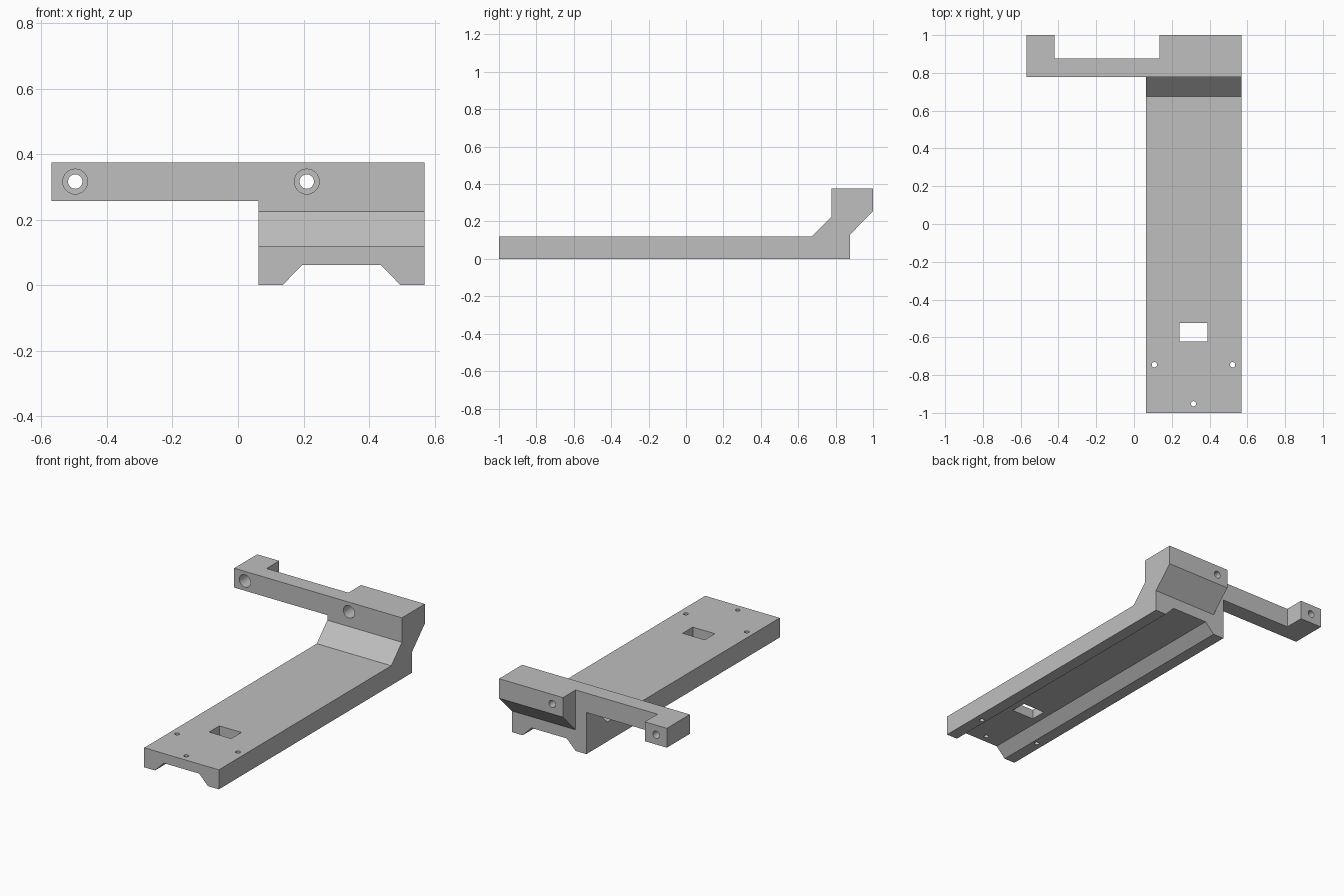
import bpy
import bmesh
from mathutils import Matrix, Vector

default_cube = bpy.data.objects.get("Cube")
if default_cube:
    bpy.data.objects.remove(default_cube, do_unlink=True)

grey = bpy.data.materials.new("light grey")
grey.use_nodes = True
colour = (0.52, 0.52, 0.52, 1)
grey.diffuse_color = colour
grey.node_tree.nodes["Principled BSDF"].inputs["Base Color"].default_value = colour


def finish(name, bm):
    bmesh.ops.recalc_face_normals(bm, faces=bm.faces)
    mesh = bpy.data.meshes.new(name)
    bm.to_mesh(mesh)
    bm.free()
    mesh.materials.append(grey)
    obj = bpy.data.objects.new(name, mesh)
    bpy.context.collection.objects.link(obj)
    return obj


def prism(name, profile, axis, start, end):
    """Extrude a 2D profile along the given axis (0 = x, 1 = y, 2 = z)."""
    bm = bmesh.new()
    verts = []
    for p in profile:
        co = list(p)
        co.insert(axis, start)
        verts.append(bm.verts.new(co))
    face = bm.faces.new(verts)
    moved = bmesh.ops.extrude_face_region(bm, geom=[face])["geom"]
    offset = Vector((0, 0, 0))
    offset[axis] = end - start
    bmesh.ops.translate(bm, vec=offset,
                        verts=[v for v in moved if isinstance(v, bmesh.types.BMVert)])
    return finish(name, bm)


def box(name, x0, x1, y0, y1, z0, z1):
    return prism(name, [(x0, y0), (x1, y0), (x1, y1), (x0, y1)], 2, z0, z1)


def drill(name, radius, centre, depth, along_y=False):
    bm = bmesh.new()
    turn = Matrix.Rotation(1.5707963, 4, 'X') if along_y else Matrix()
    bmesh.ops.create_cone(bm, cap_ends=True, segments=32, radius1=radius,
                          radius2=radius, depth=depth,
                          matrix=Matrix.Translation(centre) @ turn)
    return finish(name, bm)


def combine(target, tool, operation='DIFFERENCE'):
    """Apply a boolean and discard the helper object."""
    tool.hide_render = True
    mod = target.modifiers.new("boolean", 'BOOLEAN')
    mod.operation = operation
    mod.solver = 'EXACT'
    mod.object = tool
    bpy.context.view_layer.update()
    graph = bpy.context.evaluated_depsgraph_get()
    mesh = bpy.data.meshes.new_from_object(target.evaluated_get(graph))
    target.modifiers.clear()
    target.data = mesh
    bpy.data.objects.remove(tool, do_unlink=True)


# Long plate with the raised, sloped block at its back
left, right, back = 0.57, 0.063, 0.877
side = [(-1, 0), (back, 0), (back, 0.13), (1, 0.255), (1, 0.375),
        (0.777, 0.375), (0.777, 0.225), (0.674, 0.12), (-1, 0.12)]
bracket = prism("mounting_bracket", side, 0, right, left)

# Step in the back of the block
combine(bracket, box("step_cutter", 0, 0.136, back, 1.1, 0.1, 0.5))

# Tapered channel under the plate
channel = [(0.126, -0.01), (0.506, -0.01), (0.436, 0.061), (0.196, 0.061)]
combine(bracket, prism("channel_cutter", channel, 1, -1.1, 1.1))

# Side arm with its end tab
arm = [(-0.57, 0.777), (0.1, 0.777), (0.1, back), (-0.42, back),
       (-0.42, 1), (-0.57, 1)]
combine(bracket, prism("side_arm", arm, 2, 0.256, 0.375), 'UNION')

# Window and screw holes in the plate
combine(bracket, box("window_cutter", 0.24, 0.39, -0.623, -0.524, -0.1, 0.3))
for x, y in [(0.108, -0.745), (0.522, -0.745), (0.315, -0.952)]:
    combine(bracket, drill("plate_hole_cutter", 0.014, (x, y, 0.1), 0.5))

# Counterbored holes through the block and the tab
for x in (-0.497, 0.21):
    combine(bracket, drill("bolt_hole_cutter", 0.022, (x, 0.9, 0.316), 0.5, True))
    combine(bracket, drill("counterbore_cutter", 0.038, (x, 0.797, 0.316), 0.2, True))

# Smooth hole walls, crisp edges
bpy.ops.object.select_all(action='DESELECT')
bracket.select_set(True)
bpy.context.view_layer.objects.active = bracket
bpy.ops.object.shade_smooth_by_angle(angle=0.5)
